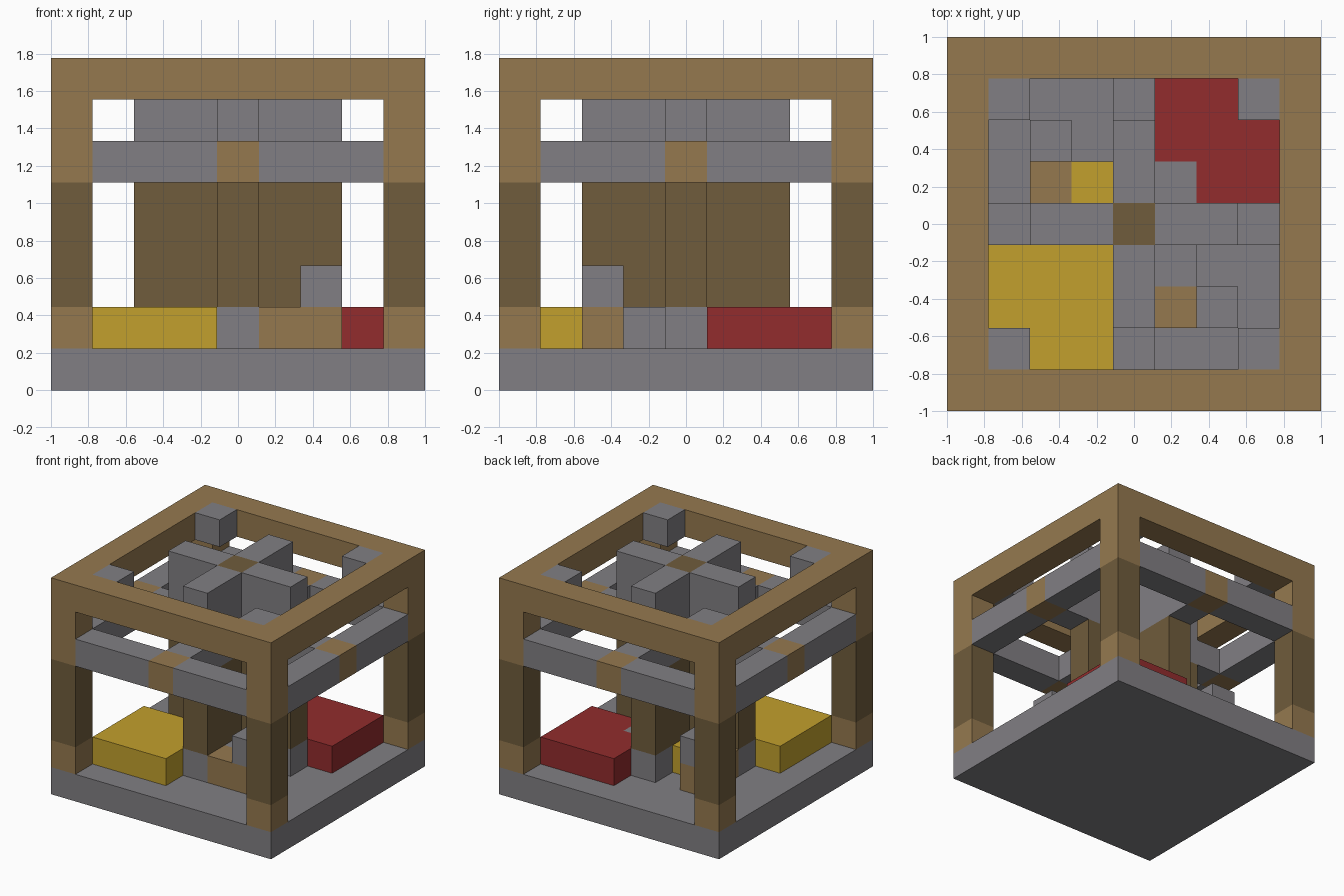
import bpy
import bmesh

cube = bpy.data.objects.get("Cube")
if cube:
    bpy.data.objects.remove(cube, do_unlink=True)

U = 2 / 9  # edge of one block


def make_material(name, rgb):
    linear = [((c / 255 + 0.055) / 1.055) ** 2.4 for c in rgb]
    mat = bpy.data.materials.new(name)
    mat.use_nodes = True
    mat.diffuse_color = (*linear, 1)
    mat.node_tree.nodes["Principled BSDF"].inputs["Base Color"].default_value = (*linear, 1)
    return mat


STONE = make_material("grey stone", (129, 127, 131))
OAK = make_material("light wood", (149, 121, 79))
BARK = make_material("dark wood", (112, 92, 60))
GOLD = make_material("yellow", (194, 160, 45))
RED = make_material("red", (146, 44, 45))


def block(name, mat, xs, ys, zs):
    """Box over inclusive block ranges; x and y count from the centre, z from the ground."""
    spans = [tuple(sorted(s)) for s in (xs, ys, zs)]
    size = [(b - a + 1) * U for a, b in spans]
    mid = [(a + b) / 2 * U for a, b in spans]
    mid[2] += U / 2
    bm = bmesh.new()
    bmesh.ops.create_cube(bm, size=1)
    bmesh.ops.scale(bm, vec=size, verts=bm.verts)
    mesh = bpy.data.meshes.new(name)
    bm.to_mesh(mesh)
    bm.free()
    mesh.materials.append(mat)
    obj = bpy.data.objects.new(name, mesh)
    obj.location = mid
    bpy.context.collection.objects.link(obj)


def one(i):
    return (i, i)


# Base slab
block("floor", STONE, (-4, 4), (-4, 4), one(0))

# Corner posts and the small blocks tucked inside the top corners
for sx in (-1, 1):
    for sy in (-1, 1):
        x, y = one(4 * sx), one(4 * sy)
        block("post_foot", OAK, x, y, one(1))
        block("post_shaft", BARK, x, y, (2, 4))
        block("post_head", OAK, x, y, (5, 7))
        block("corner_block", STONE, one(3 * sx), one(3 * sy), one(7))

# Everything repeated on the four sides: rails, beams and cross arms
for s in (-1, 1):
    for along_x in (True, False):
        def side(name, mat, out, across, zs):
            xs, ys = (out, across) if along_x else (across, out)
            block(name, mat, xs, ys, zs)

        edge = one(4 * s)
        side("top_rail", OAK, edge, (-3, 3), one(7))
        side("beam_center", OAK, edge, one(0), one(5))
        for t in (-1, 1):
            side("beam", STONE, edge, (t, 3 * t), one(5))
        arm = (s, 2 * s)
        side("arm_foot", STONE, arm, one(0), one(1))
        side("arm_wall", BARK, arm, one(0), (2, 4))
        side("arm_tie", STONE, (s, 3 * s), one(0), one(5))
        side("arm_top", STONE, arm, one(0), (6, 7))

# Central column
block("center_column", BARK, one(0), one(0), (1, 7))

# Yellow platform in one quarter
block("yellow_platform", GOLD, (-3, -1), (-3, -1), one(1))

# Red platform in the opposite quarter, with a grey block in its inner corner
block("red_platform_back", RED, (1, 3), (2, 3), one(1))
block("red_platform_side", RED, (2, 3), one(1), one(1))
block("inner_block", STONE, one(1), one(1), one(1))

# Wooden steps with a raised grey block in the two other quarters
block("front_step", OAK, (1, 2), one(-2), one(1))
block("front_step_block", STONE, one(2), one(-2), one(2))
block("front_inner_block", STONE, one(1), one(-1), one(1))
block("back_step", OAK, one(-2), (1, 2), one(1))
block("back_step_block", STONE, one(-2), one(2), one(2))
block("back_inner_block", GOLD, one(-1), one(1), one(1))
